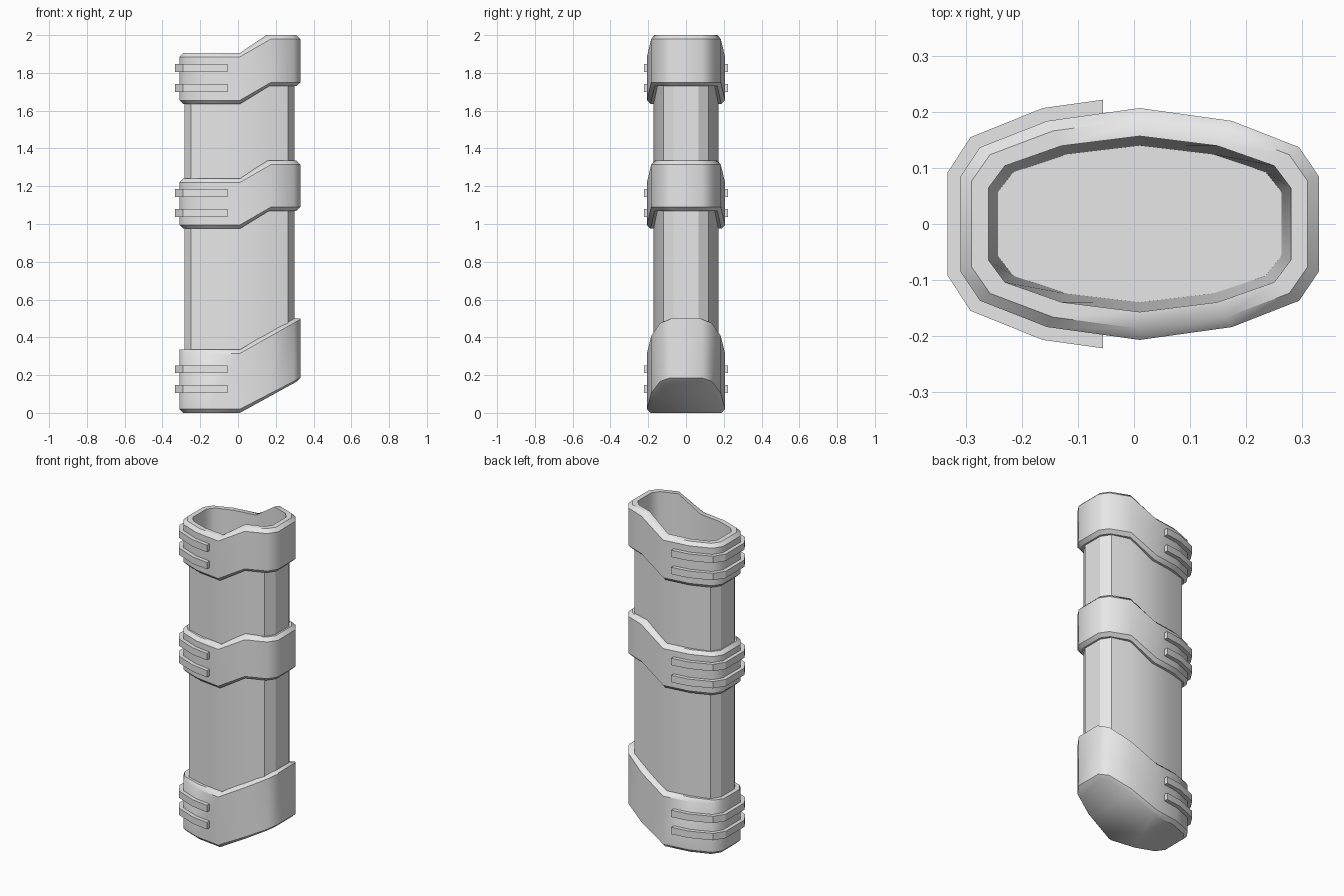
import bpy
import math

if "Cube" in bpy.data.objects:
    bpy.data.objects.remove(bpy.data.objects["Cube"], do_unlink=True)

grey = bpy.data.materials.new("light grey")
grey.use_nodes = True
grey.diffuse_color = (0.8, 0.8, 0.8, 1)
grey.node_tree.nodes["Principled BSDF"].inputs["Base Color"].default_value = (0.8, 0.8, 0.8, 1)

CX = 0.01      # the long axis of the casing
BEVEL = 0.02
BAND = [(0.32, 0.085), (0.285, 0.137), (0.165, 0.184), (0, 0.207)]
TUBE = [(0.292, 0.065), (0.257, 0.12), (0.14, 0.153), (0, 0.172)]


def full_outline(quarter):
    """Mirror a quarter outline into a closed loop, counterclockwise."""
    half = quarter + [(-x, y) for x, y in reversed(quarter[:-1])]
    return half + [(x, -y) for x, y in reversed(half)]


OUTLINE = full_outline(BAND)


def height(x, base, rise, run):
    return base + rise * min(max(x / run, 0), 1)


def band_ring(inset, base, rise, run, keep_x=False):
    """Band outline shrunk by inset, with the stepped height of its edge."""
    sx = 1 if keep_x else 1 - inset / 0.32
    sy = 1 - inset / 0.207
    return [(CX + x * sx, y * sy, height(x, base, rise, run)) for x, y in OUTLINE]


def loft(name, rings, top=False, bottom="open", angle=40):
    n = len(rings[0])
    verts = [v for ring in rings for v in ring]
    faces = []
    for r in range(len(rings) - 1):
        for i in range(n):
            j = (i + 1) % n
            faces.append((r * n + i, r * n + j, (r + 1) * n + j, (r + 1) * n + i))
    if top:
        faces.append(tuple(range(len(verts) - n, len(verts))))
    if bottom == "flat":
        faces.append(tuple(reversed(range(n))))
    elif bottom == "folded":
        for k in range(n // 2 - 1):
            faces.append((k, n - 1 - k, n - 2 - k, k + 1))
    mesh = bpy.data.meshes.new(name)
    mesh.from_pydata(verts, [], faces)
    mesh.materials.append(grey)
    obj = bpy.data.objects.new(name, mesh)
    bpy.context.collection.objects.link(obj)
    bpy.ops.object.select_all(action="DESELECT")
    obj.select_set(True)
    bpy.context.view_layer.objects.active = obj
    bpy.ops.object.shade_smooth_by_angle(angle=math.radians(angle))
    return obj


def band_wall(low, high, rise, run):
    return [band_ring(BEVEL, low, rise, run),
            band_ring(0, low + BEVEL, rise, run),
            band_ring(0, high - BEVEL, rise, run),
            band_ring(BEVEL, high, rise, run)]


# Main tube
loft("tube", [[(CX - 0.002 + x, y, z) for x, y in full_outline(TUBE)]
              for z in (0.25, 1.8)], angle=30)

# Middle collar
loft("middle_band", [band_ring(0.045, 0.975, 0.095, 0.165)]
     + band_wall(0.975, 1.24, 0.095, 0.165)
     + [band_ring(0.045, 1.24, 0.095, 0.165)])

# Top collar with the tapered hollow and its floor
loft("top_band", [band_ring(0.045, 1.635, 0.095, 0.165)]
     + band_wall(1.635, 1.905, 0.095, 0.165)
     + [band_ring(0.05, 1.905, 0.095, 0.165),
        band_ring(0.067, 0.3, 0, 0.165)], top=True)

# Foot with a slanted sole
foot = band_wall(0, 0.335, 0.165, 0.32)[:2]
foot += [band_ring(0, 0.315, 0.18, 0.32),
         band_ring(BEVEL, 0.335, 0.165, 0.32, keep_x=True),
         band_ring(0.045, 0.335, 0.165, 0.32)]
loft("foot_band", foot, bottom="folded")

# Pairs of grip ribs wrapped round the right end of every collar
outer = [(-0.055, 0.222), (-0.163, 0.207), (-0.292, 0.155), (-0.333, 0.092)]
inner = [(-0.055, 0.19), (-0.155, 0.176), (-0.267, 0.13), (-0.3, 0.08)]


def wrap(path):
    return path + [(x, -y) for x, y in reversed(path)]


section = wrap(outer) + wrap(inner)[::-1]
for part, z in (("foot", 0.105), ("middle", 1.037), ("top", 1.7)):
    for level, lift in (("lower", 0), ("upper", 0.105)):
        loft(f"{part}_{level}_rib",
             [[(x, y, z + lift + t) for x, y in section] for t in (0, 0.042)],
             top=True, bottom="flat", angle=30)
